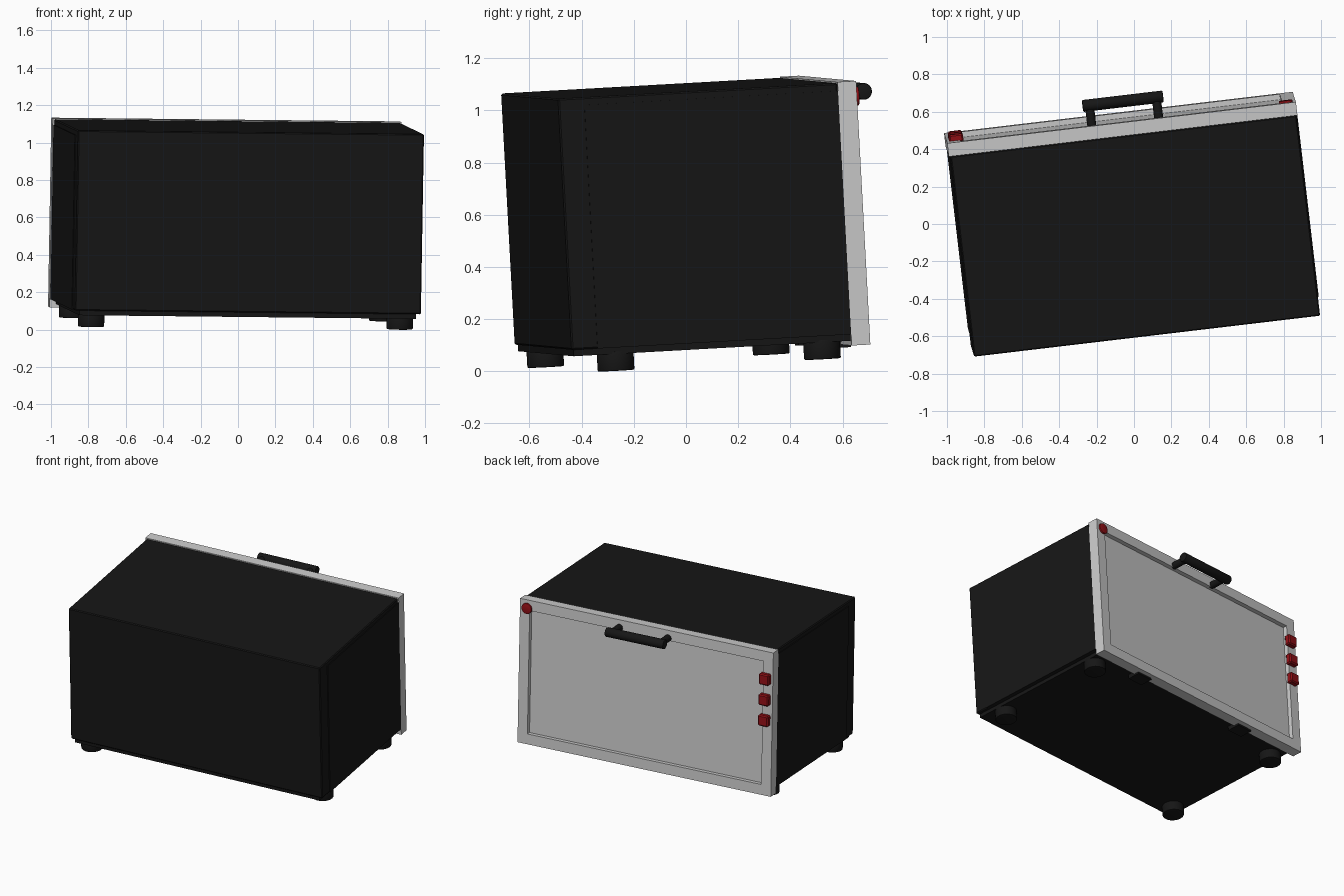
import bpy, bmesh, math
from mathutils import Matrix, Vector

if "Cube" in bpy.data.objects:
    bpy.data.objects.remove(bpy.data.objects["Cube"])

# Local frame: u = width, v = depth towards the door, w = up; origin at a top corner
U = Vector((0.993, 0.1175, -0.0107)).normalized()
V = Vector((-0.1205, 0.991, 0.0556))
W = U.cross(V).normalized()
V = W.cross(U)
M = Matrix.Translation((-0.86, -0.71, 1.065)) @ Matrix((U, V, W)).transposed().to_4x4()
WID, DEP, HGT, DOOR = 1.873, 1.08, 0.99, 1.152


def material(name, color):
    m = bpy.data.materials.new(name)
    m.diffuse_color = (*color, 1)
    m.use_nodes = True
    m.node_tree.nodes["Principled BSDF"].inputs["Base Color"].default_value = m.diffuse_color
    return m


black = material("black", (0.008, 0.008, 0.008))
red = material("red", (0.28, 0.005, 0.008))


def finish(name, bm, mat, smooth=False):
    me = bpy.data.meshes.new(name)
    bmesh.ops.recalc_face_normals(bm, faces=bm.faces)
    bm.to_mesh(me)
    bm.free()
    ob = bpy.data.objects.new(name, me)
    bpy.context.collection.objects.link(ob)
    ob.matrix_world = M
    if mat:
        me.materials.append(mat)
    if smooth:
        bpy.ops.object.select_all(action='DESELECT')
        ob.select_set(True)
        bpy.context.view_layer.objects.active = ob
        bpy.ops.object.shade_smooth_by_angle(angle=math.radians(35))
    return ob


def box_mesh(lo, hi):
    lo, hi = Vector(lo), Vector(hi)
    bm = bmesh.new()
    bmesh.ops.create_cube(bm, size=1, matrix=Matrix.Translation((lo + hi) / 2) @ Matrix.Diagonal((*(hi - lo), 1)))
    return bm


def box(name, lo, hi, mat=None, bevel=0):
    bm = box_mesh(lo, hi)
    if bevel:
        bmesh.ops.bevel(bm, geom=bm.edges[:], offset=bevel, segments=1, affect='EDGES')
    return finish(name, bm, mat)


def rod(name, a, b, r, mat, bevel=0):
    a, b = Vector(a), Vector(b)
    bm = bmesh.new()
    rot = (b - a).to_track_quat('Z', 'Y').to_matrix().to_4x4()
    bmesh.ops.create_cone(bm, cap_ends=True, segments=24, radius1=r, radius2=r, depth=(b - a).length,
                          matrix=Matrix.Translation((a + b) / 2) @ rot)
    if bevel:
        rims = [e for e in bm.edges if any(len(f.verts) > 4 for f in e.link_faces)]
        bmesh.ops.bevel(bm, geom=rims, offset=bevel, segments=2, affect='EDGES', profile=0.5)
    return finish(name, bm, mat, True)


# Cabinet, raised side panels and inset base tray
box("cabinet", (0.005, 0, -0.965), (WID - 0.005, DEP, 0), black, 0.006)
box("side_panel_left", (0, 0.1, -0.965), (0.02, DEP, -0.03), black)
box("side_panel_right", (WID - 0.02, 0.1, -0.965), (WID, DEP, -0.03), black)
box("base_tray", (0.03, 0.01, -HGT), (WID - 0.03, DEP, -0.95), black)

# Door slab with a recessed window
bm = box_mesh((-0.004, DEP, -1.008), (WID, DOOR, 0.004))
bm.faces.ensure_lookup_table()
face = max(bm.faces, key=lambda f: f.calc_center_median().y)
bmesh.ops.inset_individual(bm, faces=[face], thickness=0.102)
face = bmesh.ops.extrude_discrete_faces(bm, faces=[face])["faces"][0]
bmesh.ops.translate(bm, verts=face.verts, vec=(0, -0.03, 0))
finish("door", bm, None)

# Door hinges under the bottom edge
for i, u in enumerate((0.5, 1.45)):
    box(f"hinge_{i}", (u - 0.06, 1.03, -1.02), (u + 0.06, 1.12, -0.98), black)

# Handle bar on two posts
cu, cv, cw = 0.955, 1.262, -0.05
rod("handle_bar", (cu - 0.217, cv, cw), (cu + 0.217, cv, cw), 0.032, black, 0.006)
for s in (-1, 1):
    rod(f"handle_post_{s}", (cu + s * 0.18, DOOR - 0.01, cw), (cu + s * 0.18, cv, cw), 0.024, black)

# Control buttons and indicator lamp
for i, w in enumerate((-0.185, -0.33, -0.475)):
    box(f"button_{i}", (0.01, DOOR - 0.01, w - 0.038), (0.086, DOOR + 0.034, w + 0.038), red, 0.008)
rod("indicator_lamp", (1.82, DOOR - 0.01, -0.055), (1.82, DOOR + 0.012, -0.055), 0.037, red, 0.004)

# Feet
for i, (u, v) in enumerate(((0.105, 0.104), (1.775, 0.178), (0.105, 0.976), (1.775, 0.976))):
    rod(f"foot_{i}", (u, v, -1.055), (u, v, -0.98), 0.071, black, 0.005)
